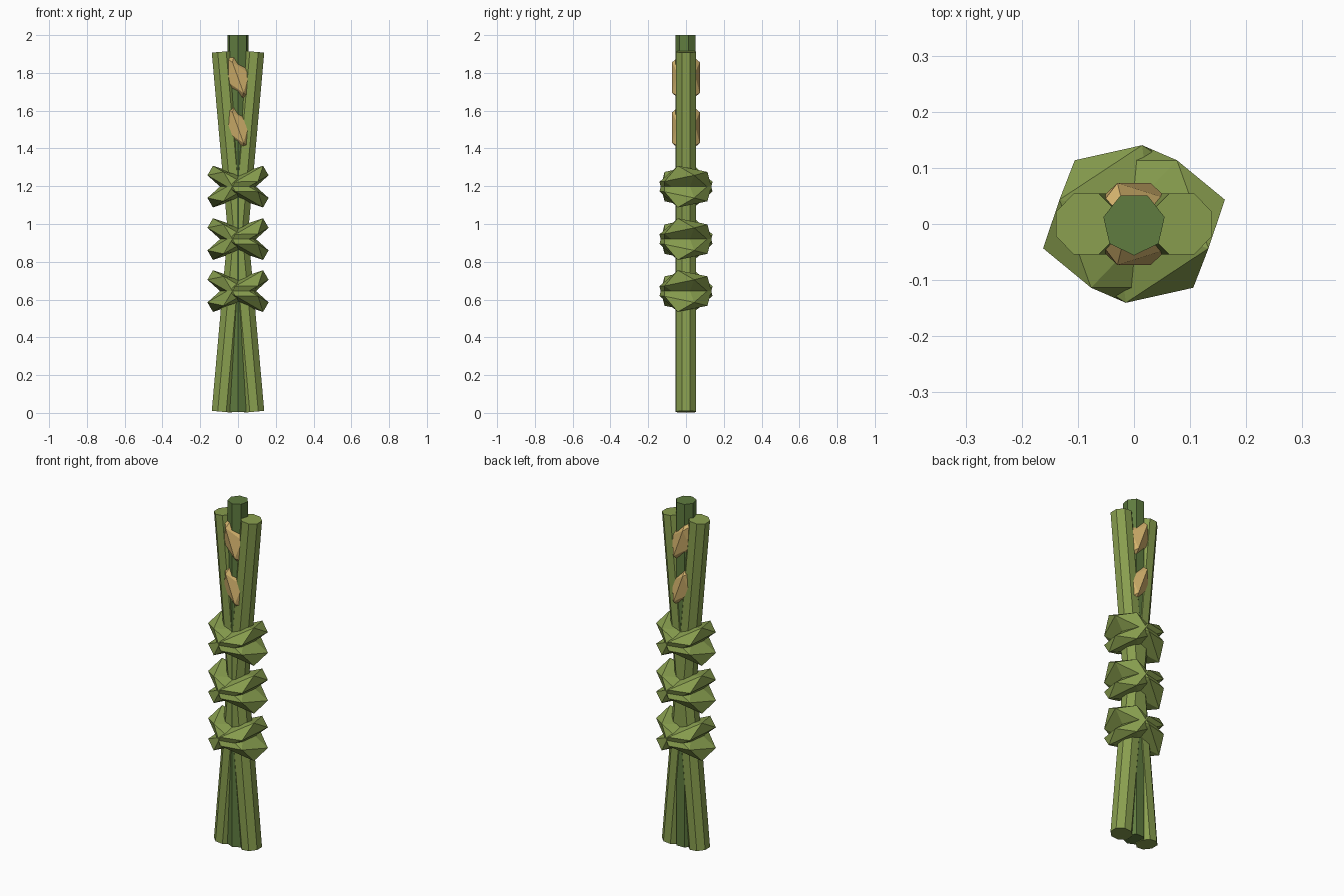
import bpy, bmesh
from math import radians, pi
from mathutils import Matrix, Vector

cube = bpy.data.objects.get("Cube")
if cube:
    bpy.data.objects.remove(cube, do_unlink=True)


def material(name, color):
    mat = bpy.data.materials.new(name)
    mat.use_nodes = True
    mat.diffuse_color = (*color, 1)
    mat.node_tree.nodes["Principled BSDF"].inputs["Base Color"].default_value = (*color, 1)
    return mat


dark_green = material("dark green", (0.115, 0.2, 0.05))
light_green = material("light green", (0.25, 0.345, 0.078))
tan = material("tan", (0.64, 0.44, 0.15))


def finish(name, bm, mat):
    bmesh.ops.recalc_face_normals(bm, faces=bm.faces)
    mesh = bpy.data.meshes.new(name)
    bm.to_mesh(mesh)
    bm.free()
    mesh.materials.append(mat)
    obj = bpy.data.objects.new(name, mesh)
    bpy.context.collection.objects.link(obj)


def stalk(name, start, end, radius, sides, turn, mat):
    """Straight faceted rod between two points."""
    start, end = Vector(start), Vector(end)
    axis = end - start
    tilt = Vector((0, 0, 1)).rotation_difference(axis).to_matrix().to_4x4()
    bm = bmesh.new()
    bmesh.ops.create_cone(
        bm, cap_ends=True, segments=sides, radius1=radius, radius2=radius,
        depth=axis.length,
        matrix=Matrix.Translation((start + end) / 2) @ tilt @ Matrix.Rotation(turn, 4, 'Z'))
    finish(name, bm, mat)


def gem(name, matrix, mat):
    """Twenty-sided faceted lump, stretched and turned by the matrix."""
    bm = bmesh.new()
    bmesh.ops.create_icosphere(bm, subdivisions=1, radius=1, matrix=matrix)
    finish(name, bm, mat)


# Upright centre stalk and two leaning stalks that cross
stalk("centre_stalk", (0, 0, 0.005), (0, 0, 2), 0.056, 7, pi, dark_green)
for name, side in (("left_leaning_stalk", 1), ("right_leaning_stalk", -1)):
    stalk(name, (-0.085 * side, 0, 0.006), (0.085 * side, 0, 1.912),
          0.0585, 8, pi / 8, light_green)

# Knots: pairs of flattened lumps tilted into a cross
flat = Matrix.Diagonal((0.2, 0.157, 0.065, 1)) @ Matrix.Rotation(-pi / 2, 4, 'Z')
lean = Matrix.Rotation(radians(-30), 4, 'Y')
for i, z in enumerate((0.645, 0.92, 1.198)):
    for half, spin in (("a", 0), ("b", pi)):
        place = Matrix.Translation((0, 0, z)) @ Matrix.Rotation(spin, 4, 'Z')
        gem(f"knot_{i + 1}_{half}", place @ lean @ flat, light_green)

# Buds: tall lumps showing through front and back, with one edge facing outward
bm = bmesh.new()
bmesh.ops.create_icosphere(bm, subdivisions=1, radius=1)
edge = max(bm.edges, key=lambda e: sum(v.co.z for v in e.verts))
out = (edge.verts[0].co + edge.verts[1].co).normalized()
along = (edge.verts[0].co - edge.verts[1].co).normalized()
bm.free()
face_out = Matrix((along.cross(out), out, along)).to_4x4()
for name, z in (("lower_bud", 1.51), ("upper_bud", 1.775)):
    gem(name, Matrix.Translation((0, 0, z)) @ Matrix.Rotation(radians(-20), 4, 'Y')
        @ Matrix.Diagonal((0.074, 0.086, 0.165, 1)) @ face_out, tan)
